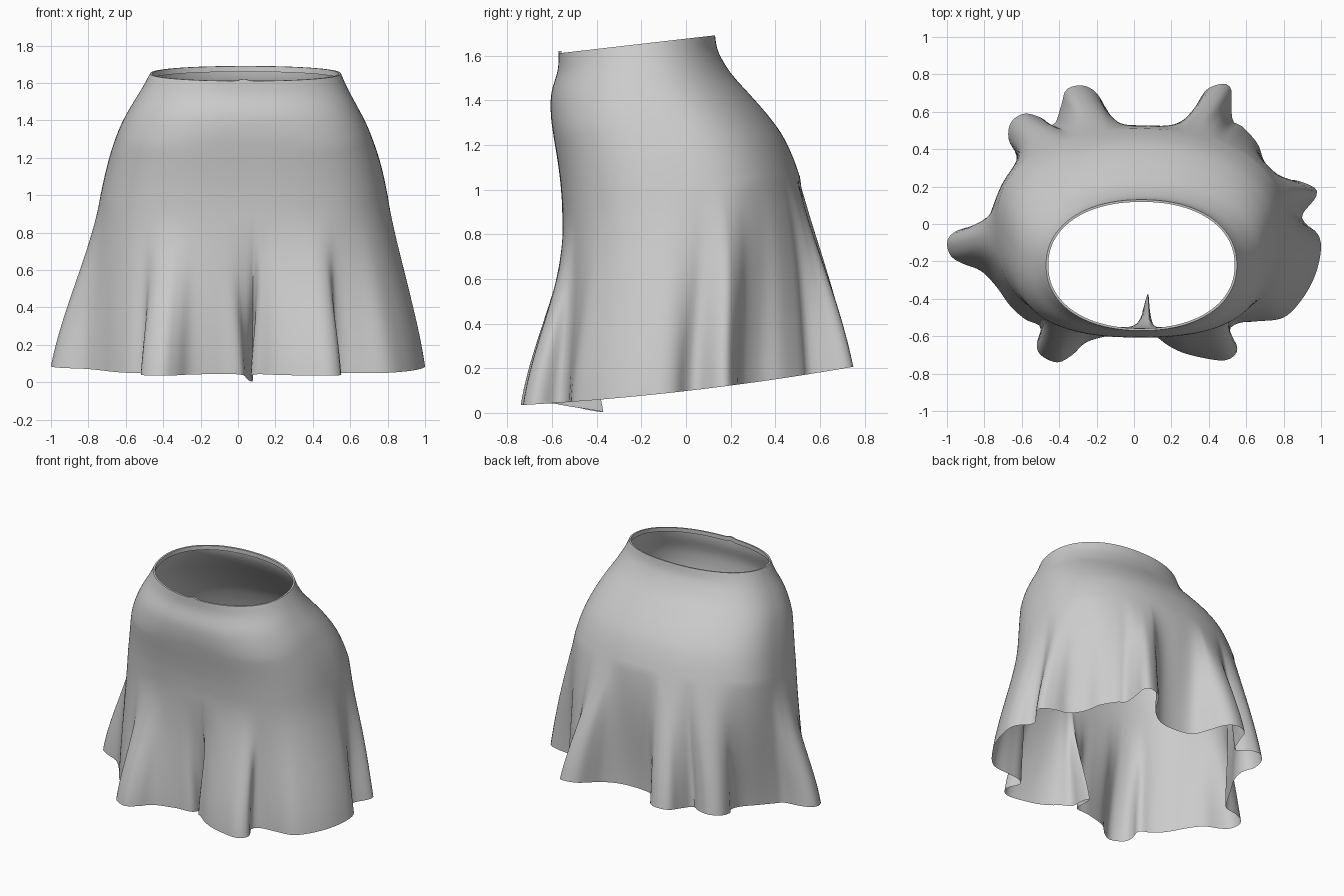
import bpy, math
from mathutils import Vector

if "Cube" in bpy.data.objects:
    bpy.data.objects.remove(bpy.data.objects["Cube"])

N = 280          # columns around the skirt
SLOPE = 0.115    # waist and hem both rise toward the back
HEM_Z = 0.098

# hem outline seen from above, counter-clockwise from the middle of the back
HEM = [(.04, .49), (-.08, .52), (-.15, .62), (-.20, .70), (-.27, .74), (-.36, .72), (-.39, .63),
       (-.43, .53), (-.50, .57), (-.59, .59), (-.66, .54), (-.67, .45), (-.63, .37), (-.64, .28),
       (-.70, .17), (-.76, .06), (-.80, .0), (-.90, -.02), (-.97, -.05), (-1.0, -.10), (-.98, -.17),
       (-.92, -.21), (-.82, -.25), (-.74, -.33), (-.66, -.44), (-.58, -.51), (-.50, -.55),
       (-.52, -.64), (-.50, -.70), (-.41, -.74), (-.33, -.70), (-.25, -.63), (-.10, -.59),
       (.02, -.57), (.045, -.47), (.075, -.37), (.08, -.46), (.07, -.56), (.13, -.61), (.20, -.66),
       (.30, -.70), (.47, -.73), (.54, -.70), (.55, -.65), (.51, -.57), (.56, -.53), (.66, -.52),
       (.80, -.50), (.90, -.40), (.97, -.27), (1.0, -.13), (.98, -.05), (.92, .0), (.90, .05),
       (.97, .14), (.97, .19), (.88, .23), (.78, .25), (.70, .33), (.66, .43), (.58, .52),
       (.53, .55), (.52, .65), (.52, .72), (.48, .75), (.39, .72), (.33, .63), (.28, .56), (.18, .50)]

# body rings: height, left x, right x, front y, back y
BODY = [(1.676, -.47, .55, -.57, .13), (1.60, -.51, .583, -.575, .145), (1.50, -.57, .635, -.603, .20),
        (1.40, -.622, .685, -.605, .28), (1.30, -.66, .723, -.592, .36), (1.20, -.69, .755, -.576, .428),
        (1.10, -.714, .78, -.563, .475), (1.0, -.735, .80, -.555, .51)]
# guide below the hips that keeps the last segment flowing into the flare
GUIDE = tuple(a + 1.6 * (b - a) for a, b in zip(BODY[-2], BODY[-1]))


def spline(p, i, t):
    """Catmull-Rom point between p[i] and p[i+1], ends clamped."""
    a, b, c, d = (Vector(p[max(0, min(len(p) - 1, k))]) for k in (i - 1, i, i + 1, i + 2))
    return 0.5 * (2 * b + (c - a) * t + (2 * a - 5 * b + 4 * c - d) * t * t
                  + (3 * b - a - 3 * c + d) * t ** 3)


def resample_closed(points, count):
    """Evenly spaced points on a smooth closed outline."""
    n = len(points)
    wrap = points[-2:] + points + points[:3]
    dense = [spline(wrap, i + 2, k / 10) for i in range(n) for k in range(10)]
    dense.append(dense[0])
    length = [0]
    for a, b in zip(dense, dense[1:]):
        length.append(length[-1] + (b - a).length)
    out, j = [], 0
    for i in range(count):
        s = length[-1] * i / count
        while length[j + 1] < s:
            j += 1
        f = (s - length[j]) / max(1e-9, length[j + 1] - length[j])
        out.append(dense[j].lerp(dense[j + 1], f))
    return out


def spow(v, e):
    return math.copysign(abs(v) ** e, v)


def ring_point(r, ang):
    """Rounded ring, squarer at the front of the hips than at the waist."""
    z, xl, xr, yf, yb = r
    c, s = math.cos(ang), math.sin(ang)
    hip = max(0, min(1, (1.676 - z) / .35))
    e = .92 + hip * (-.02 - .21 * (1 - s) / 2)
    return Vector((spow(c, e) * (xr - xl) / 2 + (xl + xr) / 2,
                   spow(s, e) * (yb - yf) / 2 + (yf + yb) / 2))


def column_angles(hem):
    """Where each hem column hangs from on the body, smoothed so folds gather."""
    _, xl, xr, yf, yb = BODY[-1]
    raw = []
    for p in hem:
        dx = (p.x - (xl + xr) / 2) / (xr - xl)
        dy = (p.y - (yf + yb) / 2) / (yb - yf)
        e = .88 if dy > 0 else .74
        a = math.atan2(spow(dy, 1 / e), spow(dx, 1 / e))
        while raw and a < raw[-1] - math.pi:
            a += 2 * math.pi
        raw.append(a)
    span = range(-16, 17)
    kernel = [math.exp(-(k / 8) ** 2) for k in span]
    angles = []
    for i in range(N):
        total = 0
        for k, w in zip(span, kernel):
            turn, j = divmod(i + k, N)
            total += w * (raw[j] + turn * 2 * math.pi)
        angles.append(total / sum(kernel))
    return angles


def make_skirt():
    hem = resample_closed(HEM, N)
    angle = column_angles(hem)
    rows = []
    # waistband lip turned inside
    z, xl, xr, yf, yb = BODY[0]
    for drop in (.03, .0):
        lip = (z - drop, xl + .012, xr - .012, yf + .012, yb - .012)
        rows.append([(*ring_point(lip, a), lip[0]) for a in angle])
    # fitted body
    for i in range(len(BODY) - 1):
        for k in range(4):
            r = spline(BODY + [GUIDE], i, k / 4)
            rows.append([(*ring_point(r, a), r[0]) for a in angle])
    # flared part flowing from the hip ring into the folded hem
    steps = 24
    for k in range(steps + 1):
        t = k / steps
        row = []
        for a, h in zip(angle, hem):
            start = ring_point(BODY[-1], a)
            fall = BODY[-1][0] - HEM_Z - .04 * h.y ** 2
            flare = min(1, (h - start).length / .2)
            m0 = (start - ring_point(BODY[-2], a)) * (fall / .1) * (.4 + .5 * flare)
            pleat = math.exp(-((h.x - .06) / .07) ** 2) if h.y < -.3 else 0
            u = t ** (1 + .3 * pleat)
            m1 = (h - start) * .65
            p = (start * (2 * u ** 3 - 3 * u * u + 1) + m0 * (u ** 3 - 2 * u * u + u)
                 + h * (3 * u * u - 2 * u ** 3) + m1 * (u ** 3 - u * u))
            z = BODY[-1][0] - fall * t - .06 * pleat * max(0, h.y + .6) / .23 * t
            row.append((p.x, p.y, z))
        rows.append(row)

    verts = []
    for i, row in enumerate(rows):
        for x, y, z in row:
            # small pinch at the middle of the front waist
            nub = .01 * math.exp(-((x - .03) / .03) ** 2) if y < -.5 and i < 4 else 0
            verts.append((x, y, z + SLOPE * y + nub))
    faces = [(i * N + j, (i + 1) * N + j, (i + 1) * N + (j + 1) % N, i * N + (j + 1) % N)
             for i in range(len(rows) - 1) for j in range(N)]
    mesh = bpy.data.meshes.new("skirt")
    mesh.from_pydata(verts, [], faces)
    obj = bpy.data.objects.new("skirt", mesh)
    bpy.context.collection.objects.link(obj)
    return obj


skirt = make_skirt()
cloth = bpy.data.materials.new("grey cloth")
cloth.diffuse_color = (.6, .6, .6, 1)
cloth.use_nodes = True
cloth.node_tree.nodes["Principled BSDF"].inputs["Base Color"].default_value = cloth.diffuse_color
skirt.data.materials.append(cloth)
bpy.context.view_layer.objects.active = skirt
skirt.select_set(True)
bpy.ops.object.shade_smooth_by_angle(angle=math.radians(60))
